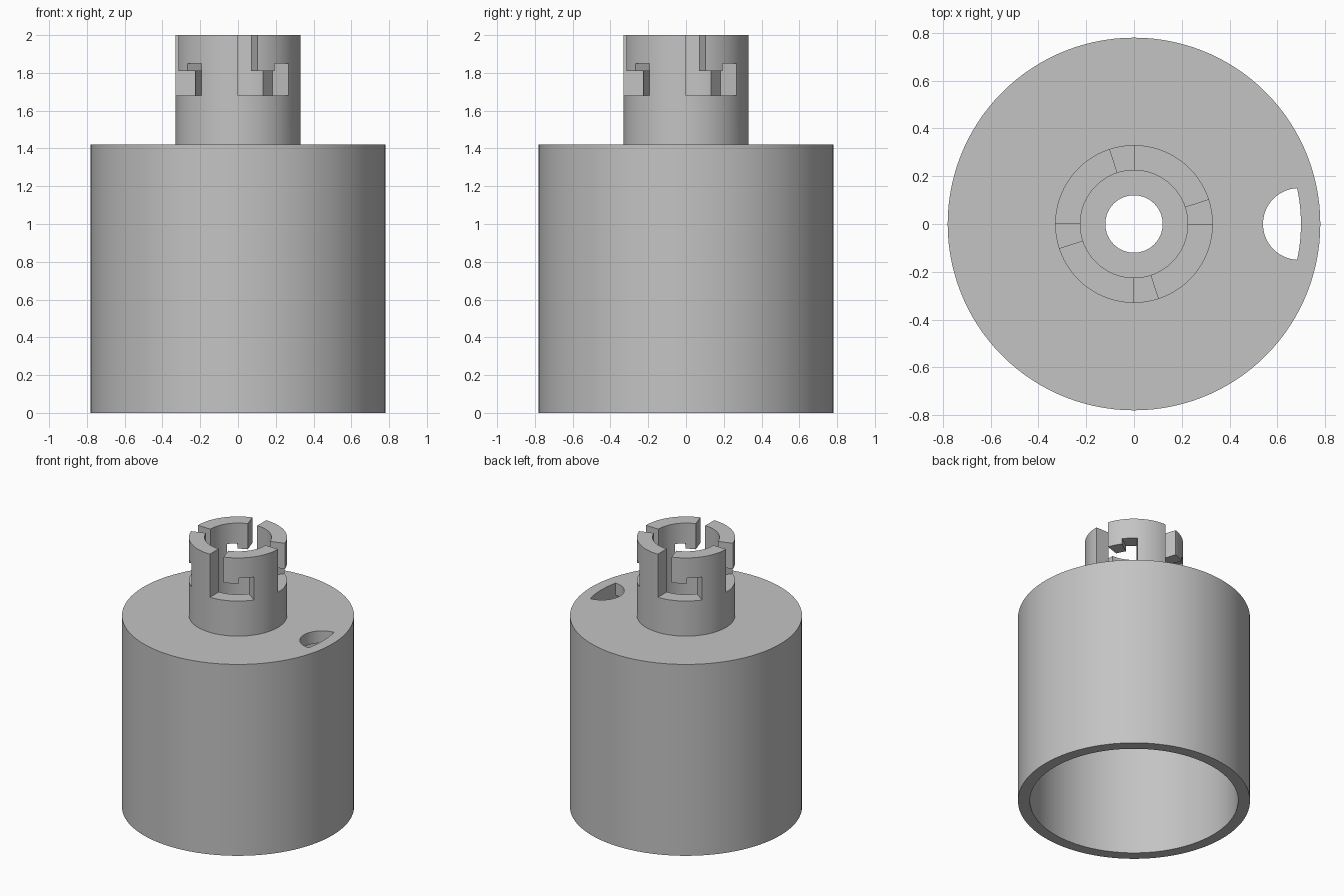
import bpy, bmesh
from math import sin, cos, atan2, radians, pi

if "Cube" in bpy.data.objects:
    bpy.data.objects.remove(bpy.data.objects["Cube"])

SEG = 120
STEP = 360 / SEG
BODY_R, WALL_R, BORE_R = 0.78, 0.70, 0.12
NECK_R, NECK_BORE = 0.33, 0.225
ROOF, CEILING = 1.42, 1.33

grey = bpy.data.materials.new("grey plastic")
grey.use_nodes = True
colour = (0.55, 0.55, 0.55, 1)
grey.diffuse_color = colour
grey.node_tree.nodes["Principled BSDF"].inputs["Base Color"].default_value = colour


def polar(r, degrees, z):
    a = radians(degrees)
    return (r * cos(a), r * sin(a), z)


def finish(bm, name):
    bmesh.ops.remove_doubles(bm, verts=bm.verts, dist=1e-5)
    bmesh.ops.recalc_face_normals(bm, faces=bm.faces)
    mesh = bpy.data.meshes.new(name)
    bm.to_mesh(mesh)
    bm.free()
    mesh.materials.append(grey)
    obj = bpy.data.objects.new(name, mesh)
    bpy.context.collection.objects.link(obj)
    return obj


def activate(obj):
    bpy.ops.object.select_all(action="DESELECT")
    obj.select_set(True)
    bpy.context.view_layer.objects.active = obj


def smooth(obj):
    activate(obj)
    bpy.ops.object.shade_smooth_by_angle(angle=radians(30))


def lathe(profile, name):
    bm = bmesh.new()
    rings = [[bm.verts.new(polar(r, i * STEP, z)) for r, z in profile] for i in range(SEG)]
    n = len(profile)
    for i in range(SEG):
        a, b = rings[i], rings[(i + 1) % SEG]
        for k in range(n):
            m = (k + 1) % n
            bm.faces.new((a[k], b[k], b[m], a[m]))
    return finish(bm, name)


# Hollow cup body, open underneath, with a bore through its roof
body = lathe([(BORE_R, ROOF), (BODY_R, ROOF), (BODY_R, 0), (WALL_R, 0),
              (WALL_R, CEILING), (BORE_R, CEILING)], "body")

# Side opening in the roof: a round hole trimmed by the inner wall
hole_x, hole_r, trim_r = 0.69, 0.15, WALL_R - 0.001
reach = 2 * math_half if (math_half := 0) else None
tip_x = (trim_r ** 2 + hole_x ** 2 - hole_r ** 2) / (2 * hole_x)
tip_y = (trim_r ** 2 - tip_x ** 2) ** 0.5
start = atan2(tip_y, tip_x - hole_x)
edge = atan2(tip_y, tip_x)
outline = []
for i in range(33):
    a = start + (2 * pi - 2 * start) * i / 32
    outline.append((hole_x + hole_r * cos(a), hole_r * sin(a)))
for i in range(1, 12):
    a = -edge + 2 * edge * i / 12
    outline.append((trim_r * cos(a), trim_r * sin(a)))
bm = bmesh.new()
base = bm.faces.new([bm.verts.new((x, y, CEILING - 0.05)) for x, y in outline])
top = bmesh.ops.extrude_face_region(bm, geom=[base])["geom"]
bmesh.ops.translate(bm, vec=(0, 0, 0.2),
                    verts=[v for v in top if isinstance(v, bmesh.types.BMVert)])
cutter = finish(bm, "hole_cutter")
cutter.hide_render = True
cut = body.modifiers.new("side_hole", "BOOLEAN")
cut.operation, cut.solver, cut.object = "DIFFERENCE", "EXACT", cutter
activate(body)
bpy.ops.object.modifier_apply(modifier=cut.name)
bpy.data.objects.remove(cutter)
smooth(body)

# Neck tube with four hooked bayonet slots, built from solid ring cells
levels = [ROOF, 1.68, 1.81, 1.85, 2.0]
slot_ends = [(0, 0), (0, 54), (36, 54), (0, 0)]


def solid(col, row):
    if not 0 <= row < len(slot_ends):
        return False
    a = ((col % SEG) + 0.5) * STEP % 90
    low, high = slot_ends[row]
    return not (low < a < high or (row > 0 and a < 18))


bm = bmesh.new()


def quad(*points):
    bm.faces.new([bm.verts.new(polar(*p)) for p in points])


for col in range(SEG):
    a, b = col * STEP, (col + 1) * STEP
    for row in range(len(slot_ends)):
        if not solid(col, row):
            continue
        z0, z1 = levels[row], levels[row + 1]
        for r in (NECK_R, NECK_BORE):
            quad((r, a, z0), (r, b, z0), (r, b, z1), (r, a, z1))
        for side, angle in ((-1, a), (1, b)):
            if not solid(col + side, row):
                quad((NECK_BORE, angle, z0), (NECK_R, angle, z0),
                     (NECK_R, angle, z1), (NECK_BORE, angle, z1))
        for side, z in ((-1, z0), (1, z1)):
            if not solid(col, row + side):
                quad((NECK_BORE, a, z), (NECK_R, a, z), (NECK_R, b, z), (NECK_BORE, b, z))
smooth(finish(bm, "bayonet_neck"))
